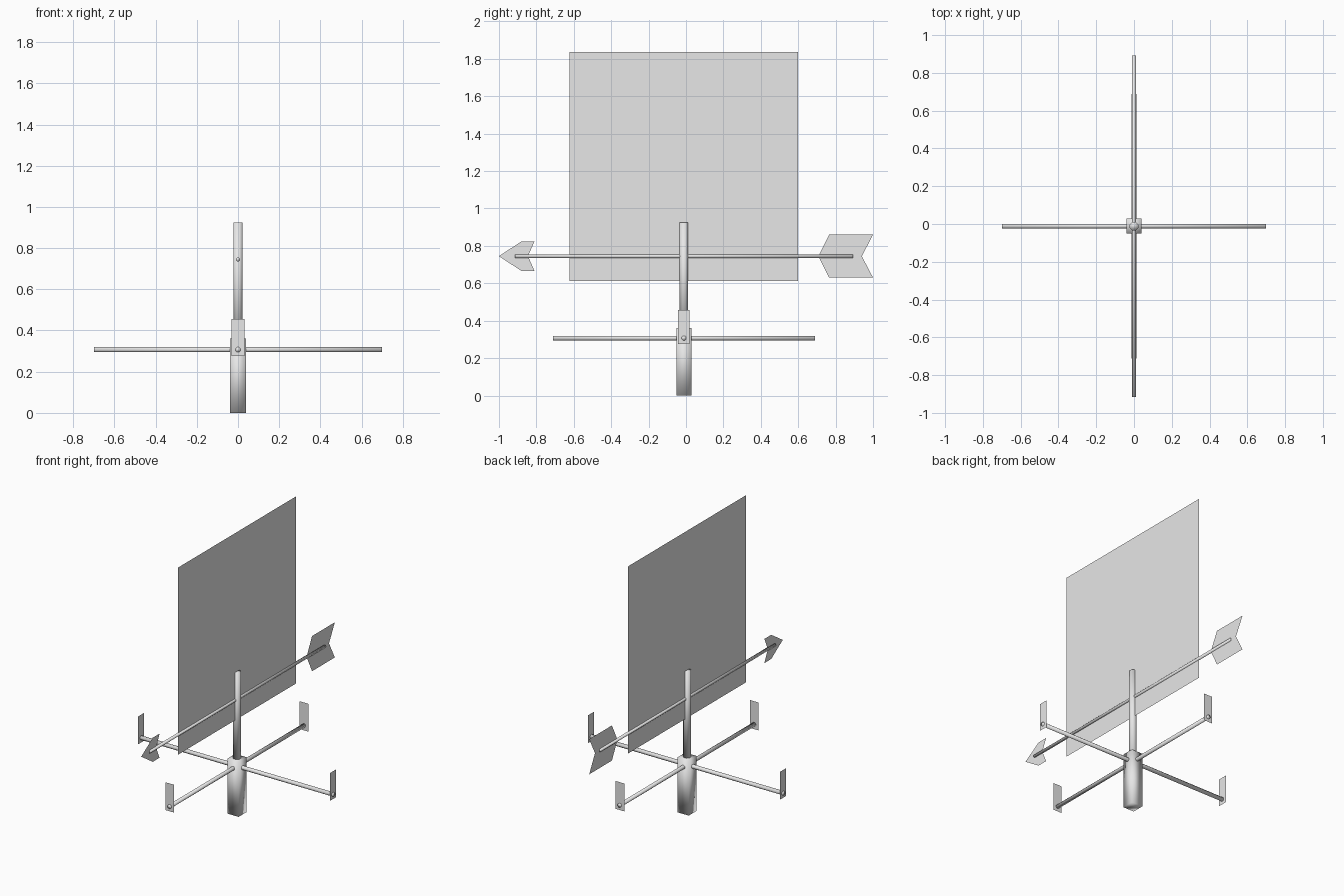
import bpy, bmesh, math
from mathutils import Vector

if "Cube" in bpy.data.objects:
    bpy.data.objects.remove(bpy.data.objects["Cube"])

CY = -0.011      # y of the post axis
ARM_Z = 0.307    # height of the cross arms
ARROW_Z = 0.745  # height of the arrow

grey = bpy.data.materials.new("light_grey")
grey.diffuse_color = (0.8, 0.8, 0.8, 1)
grey.use_nodes = True
grey.node_tree.nodes["Principled BSDF"].inputs["Base Color"].default_value = grey.diffuse_color


def finish(name, bm, smooth=False):
    mesh = bpy.data.meshes.new(name)
    for f in bm.faces:
        f.smooth = smooth
    bm.to_mesh(mesh)
    bm.free()
    mesh.materials.append(grey)
    ob = bpy.data.objects.new(name, mesh)
    bpy.context.collection.objects.link(ob)
    return ob


def rod(name, a, b, apothem, sides=8):
    """Prism between two points, flat sides facing the axes."""
    a, b = Vector(a), Vector(b)
    axis = b - a
    bm = bmesh.new()
    r = apothem / math.cos(math.pi / sides)
    bmesh.ops.create_cone(bm, cap_ends=True, segments=sides, radius1=r,
                          radius2=r, depth=axis.length)
    # square up the sides, whichever way the first vertex points
    first = math.atan2(bm.verts[:][0].co.y, bm.verts[:][0].co.x)
    turn = math.pi / sides - first
    for v in bm.verts:
        x, y = v.co.x, v.co.y
        v.co.x = x * math.cos(turn) - y * math.sin(turn)
        v.co.y = x * math.sin(turn) + y * math.cos(turn)
    q = Vector((0, 0, 1)).rotation_difference(axis)
    for v in bm.verts:
        v.co = q @ v.co + (a + b) / 2
    return finish(name, bm, smooth=True)


def sheet(name, points):
    """Single flat face from 3D points."""
    bm = bmesh.new()
    bm.faces.new([bm.verts.new(p) for p in points])
    return finish(name, bm)


def side_sheet(name, yz):
    return sheet(name, [(0, y, z) for y, z in yz])


# Square base post and round upper pole
rod("base_post", (0, CY, 0), (0, CY, 0.36), 0.04, sides=4)
rod("upper_pole", (0, CY, 0.34), (0, CY, 0.925), 0.0225)

# Cross arms
rod("side_arm", (-0.70, CY, ARM_Z), (0.70, CY, ARM_Z), 0.012)
rod("front_back_arm", (0, CY - 0.70, ARM_Z), (0, CY + 0.70, ARM_Z), 0.012)

# Upright direction plates at the four arm ends
for i in range(4):
    ang = i * math.pi / 2
    out = Vector((math.cos(ang), math.sin(ang), 0))
    across = Vector((-out.y, out.x, 0)) * 0.031
    centre = Vector((0, CY, 0)) + out * 0.693
    low, high = Vector((0, 0, 0.275)), Vector((0, 0, 0.457))
    sheet("direction_plate", [centre - across + low, centre + across + low,
                              centre + across + high, centre - across + high])

# Arrow shaft, head and tail
rod("arrow_shaft", (0, -0.915, ARROW_Z), (0, 0.893, ARROW_Z), 0.0095)
side_sheet("arrow_head", [(-1.0, ARROW_Z), (-0.88, ARROW_Z - 0.079),
                          (-0.81, ARROW_Z - 0.079), (-0.845, ARROW_Z),
                          (-0.81, ARROW_Z + 0.079), (-0.88, ARROW_Z + 0.079)])
side_sheet("arrow_tail", [(0.708, ARROW_Z), (0.765, ARROW_Z - 0.115),
                          (1.0, ARROW_Z - 0.115), (0.94, ARROW_Z),
                          (1.0, ARROW_Z + 0.115), (0.765, ARROW_Z + 0.115)])

# Large vane panel
side_sheet("vane_panel", [(-0.622, 0.613), (0.6, 0.613),
                          (0.6, 1.836), (-0.622, 1.836)])
